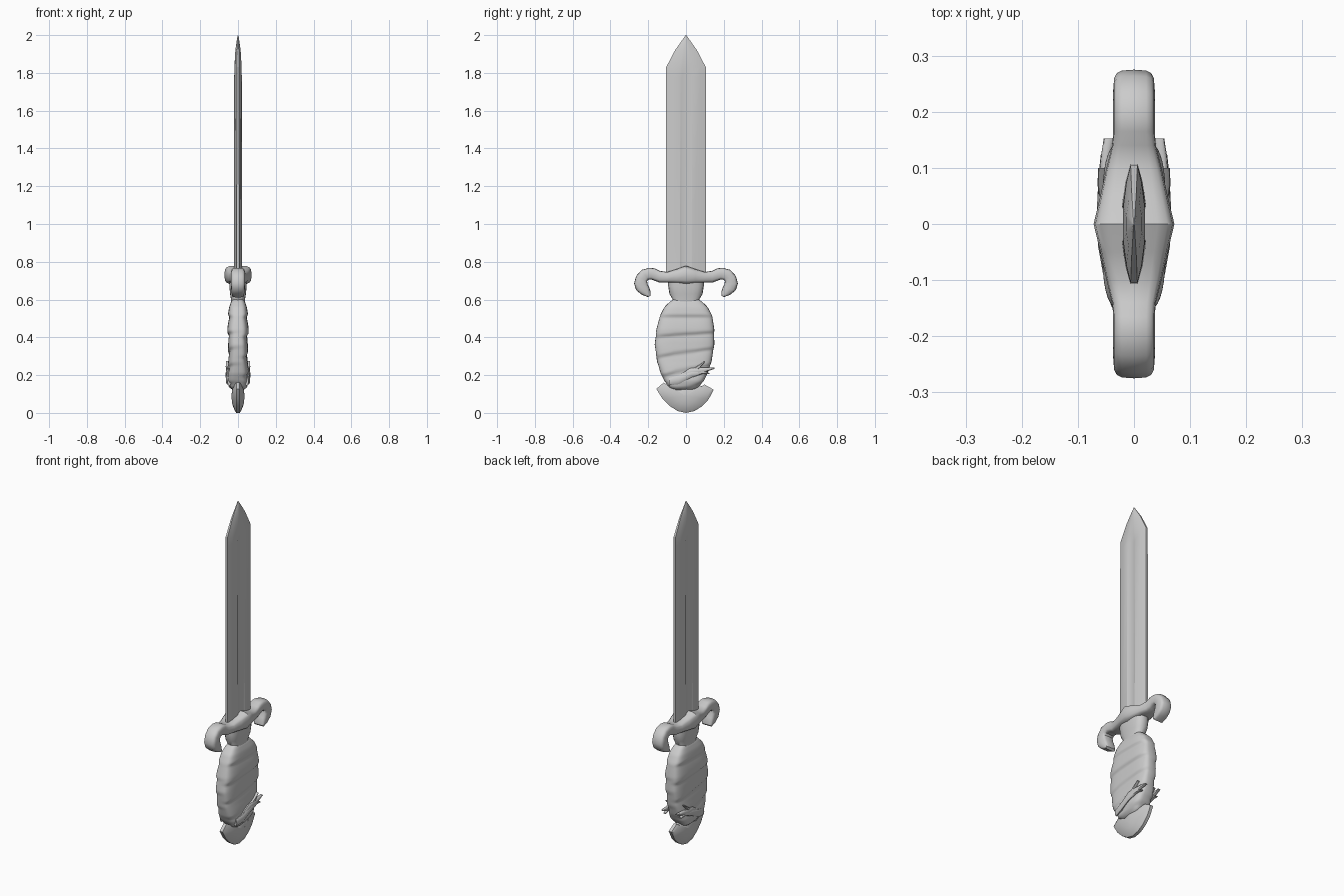
import bpy, bmesh, math
from mathutils import Vector

if "Cube" in bpy.data.objects:
    bpy.data.objects.remove(bpy.data.objects["Cube"])


def finish(name, bm, angle=35):
    bmesh.ops.recalc_face_normals(bm, faces=bm.faces)
    me = bpy.data.meshes.new(name)
    bm.to_mesh(me)
    bm.free()
    ob = bpy.data.objects.new(name, me)
    bpy.context.collection.objects.link(ob)
    bpy.ops.object.select_all(action='DESELECT')
    ob.select_set(True)
    bpy.context.view_layer.objects.active = ob
    bpy.ops.object.shade_smooth_by_angle(angle=math.radians(angle))
    return ob


def loft(name, rings, angle=35):
    bm = bmesh.new()
    vs = [[bm.verts.new(p) for p in r] for r in rings]
    n = len(rings[0])
    for a, b in zip(vs, vs[1:]):
        for i in range(n):
            j = (i + 1) % n
            bm.faces.new((a[i], a[j], b[j], b[i]))
    bm.faces.new(vs[0])
    bm.faces.new(vs[-1])
    return finish(name, bm, angle)


def interp(keys, t):
    # smooth interpolation through rows of (t, values...)
    for a, b in zip(keys, keys[1:]):
        if t <= b[0]:
            f = max(0, (t - a[0]) / (b[0] - a[0]))
            return [p + (q - p) * f for p, q in zip(a[1:], b[1:])]
    return keys[-1][1:]


def rounded(n, power):
    # unit superellipse
    out = []
    for i in range(n):
        t = 2 * math.pi * i / n
        c, s = math.cos(t), math.sin(t)
        out.append((math.copysign(abs(c) ** power, c), math.copysign(abs(s) ** power, s)))
    return out


# Blade: lens section with a shallow central fuller fading out near the point
def blade_ring(z, w, t, groove):
    half = [(-1, .3), (-.7, .68), (-.3, .95), (-.2, 1 - groove), (0, 1 - groove),
            (.2, 1 - groove), (.3, .95), (.7, .68), (1, .3)]
    return ([(x * t, y * w, z) for y, x in half]
            + [(-x * t, y * w, z) for y, x in reversed(half)])


loft("blade", [blade_ring(*r) for r in [
    (.70, .106, .023, .25), (1.78, .105, .021, .25), (1.83, .105, .020, .03),
    (1.92, .058, .014, 0), (1.995, .005, .003, 0), (2.0, .001, .001, 0)]], 25)

# Crossguard: outer and inner edge points of one arm, mirrored
arm = [(.00, .78, .00, .68, .072), (.05, .762, .05, .686, .060),
       (.10, .746, .10, .690, .049), (.14, .752, .14, .690, .039),
       (.165, .765, .162, .698, .037), (.195, .768, .182, .706, .037),
       (.235, .757, .198, .706, .037), (.264, .725, .206, .697, .037),
       (.275, .685, .203, .682, .037), (.264, .650, .195, .664, .036),
       (.235, .626, .188, .644, .034), (.198, .612, .187, .622, .030)]
rings = []
for side, rows in ((-1, arm[::-1]), (1, arm[1:])):
    for oy, oz, iy, iz, hx in rows:
        o, i = Vector((0, side * oy, oz)), Vector((0, side * iy, iz))
        mid, half = (o + i) / 2, (o - i) / 2
        rings.append([mid + half * v + Vector((u * hx, 0, 0)) for u, v in rounded(16, .55)])
loft("crossguard", rings)

# Collar under the guard
loft("collar", [[(u * hx, v * hy, z) for u, v in rounded(20, .75)] for z, hx, hy in
                [(.57, .036, .075), (.60, .037, .070), (.63, .042, .088),
                 (.67, .046, .094), (.71, .046, .094)]])

# Wrapped grip: boxy oval with slanting overlapping bands pressed into both broad sides
keys = [(.12, -.06, .04, .028), (.135, -.09, .065, .044), (.17, -.115, .095, .053),
        (.21, -.135, .115, .053), (.27, -.153, .135, .049), (.36, -.166, .150, .049),
        (.44, -.157, .150, .053), (.51, -.140, .141, .050), (.56, -.115, .115, .045),
        (.59, -.085, .085, .038), (.605, -.06, .06, .030)]
rings = []
for k in range(61):
    z = .12 + .485 * k / 60
    y0, y1, hx = interp(keys, z)
    ring = []
    for u, v in rounded(40, .55):
        y = (y0 + y1) / 2 + v * (y1 - y0) / 2
        slope = .25 * y * math.copysign(1, u) * max(0, (.5 - z) / .3)
        band = ((z - slope - .14) / .095) % 1
        dip = .2 * band ** 2 if band < .85 else .145 * (1 - band) / .15
        ring.append((u * hx * (1.08 - dip * 1.2), y * (1 - dip * .08), z))
    rings.append(ring)
loft("wrapped_grip", rings, 50)

# Pommel: crescent fan, thicker at the centre and thinning toward the rim
outline = [(-.157, .127), (-.118, .160), (-.100, .118), (-.05, .15), (.0, .17), (.05, .155),
           (.085, .140), (.098, .150), (.147, .123), (.120, .072), (.085, .035),
           (.045, .010), (0, 0), (-.045, .010), (-.085, .036), (-.125, .075)]
pc = Vector((0, .09))
rings = []
for x, s in ((-.034, .12), (-.030, .5), (-.017, .88), (-.009, 1),
             (.009, 1), (.017, .88), (.030, .5), (.034, .12)):
    rings.append([(x, pc.x + (y - pc.x) * s, pc.y + (z - pc.y) * s) for y, z in outline])
loft("fan_pommel", rings, 40)


# Loose wrap ends and knots low on the grip, on both broad sides
def strip(name, path):
    rings = []
    for k, (x, y, z, r) in enumerate(path):
        rings.append([(x + u * .009, y, z + v * r) for u, v in rounded(10, .8)])
    return loft(name, rings)


for side, label in ((1, "right"), (-1, "left")):
    strip("wrap_tail_upper_" + label, [
        (.050 * side, -.05, .18, .010), (.055 * side, .02, .215, .022),
        (.055 * side, .07, .222, .018), (.050 * side, .12, .232, .010),
        (.045 * side, .152, .236, .003)])
    strip("wrap_tail_lower_" + label, [
        (.046 * side, -.09, .165, .020), (.055 * side, -.04, .175, .024),
        (.057 * side, .03, .205, .018), (.054 * side, .09, .215, .008),
        (.050 * side, .125, .208, .003)])
    strip("wrap_spike_" + label, [
        (.052 * side, .04, .222, .014), (.056 * side, .07, .245, .010),
        (.055 * side, .10, .272, .003)])
